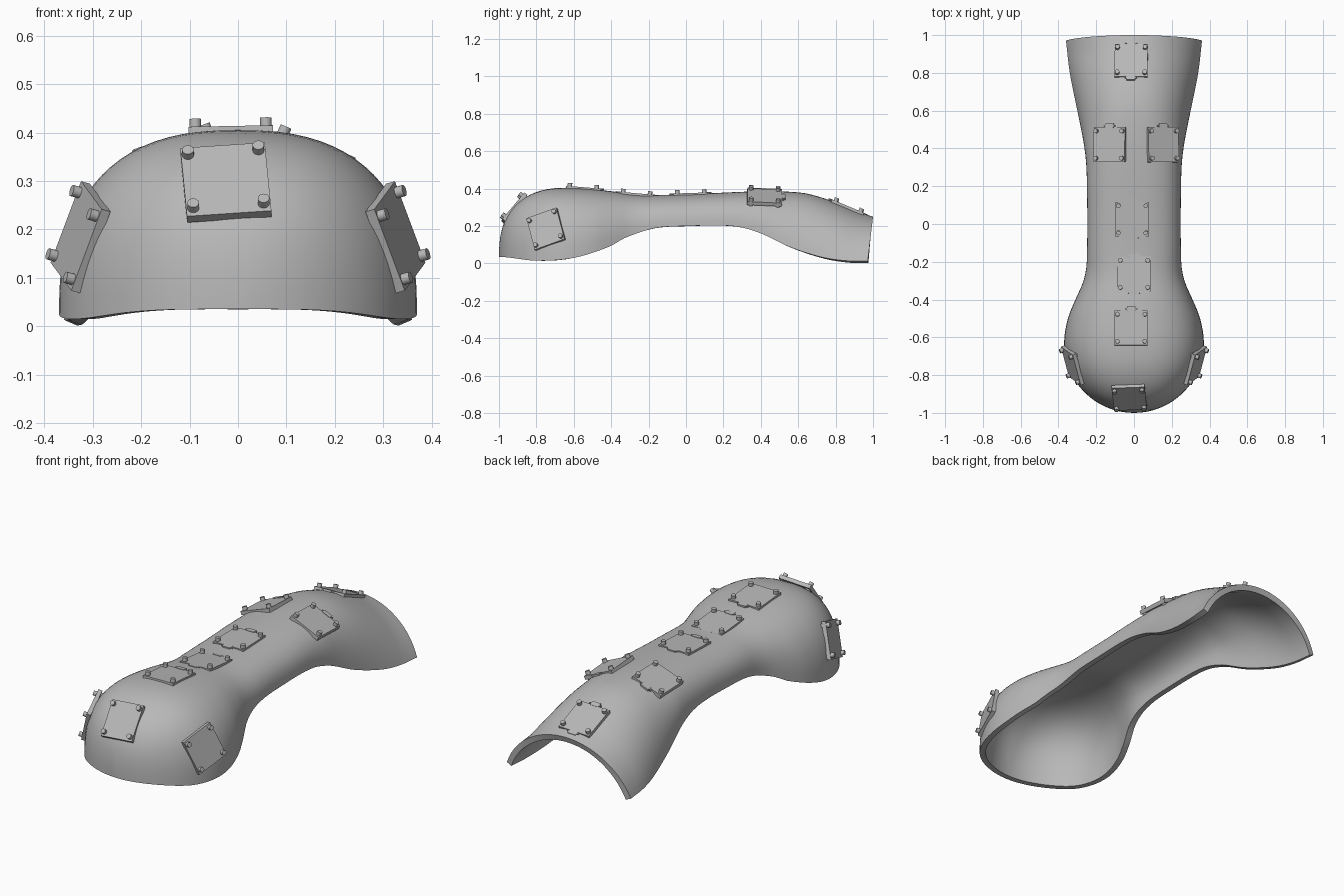
import bpy
import bmesh
import math
from mathutils import Matrix, Vector
from mathutils.bvhtree import BVHTree

cube = bpy.data.objects.get("Cube")
if cube:
    bpy.data.objects.remove(cube)

grey = bpy.data.materials.new("plain grey")
grey.use_nodes = True
COLOUR = (0.48, 0.48, 0.48, 1)
grey.diffuse_color = COLOUR
grey.node_tree.nodes["Principled BSDF"].inputs["Base Color"].default_value = COLOUR

# Profiles along the length: (y, value)
TOP = [(-.63, .405), (-.45, .392), (-.25, .368), (0, .37), (.4, .386),
       (.6, .38), (.7, .36), (.8, .32), (.9, .275), (.97, .25)]
RIM = [(-1, .035), (-.8, .015), (-.6, .03), (-.41, .09), (-.33, .135), (-.17, .188), (0, .2),
       (.25, .2), (.39, .165), (.55, .09), (.72, .035), (.85, .015), (.97, .013)]
WIDTH = [(-.63, .37), (-.5, .35), (-.4, .31), (-.3, .267), (-.2, .25), (.25, .25),
         (.4, .262), (.6, .3), (.8, .34), (.97, .36)]
DOME_Y, DOME_R = -.63, .37


def sample(table, y):
    """Smooth interpolation through a table."""
    i = 0
    while i < len(table) - 2 and y > table[i + 1][0]:
        i += 1

    def slope(j):
        if j == 0:
            return 0
        a, b = table[j - 1], table[min(j + 1, len(table) - 1)]
        return (b[1] - a[1]) / (b[0] - a[0])
    (y0, v0), (y1, v1) = table[i], table[i + 1]
    h = y1 - y0
    t = max(0, min(1, (y - y0) / h))
    s = t * t * (3 - 2 * t)
    return (v0 + (v1 - v0) * s + h * slope(i) * t * (1 - t) ** 2
            - h * slope(i + 1) * t * t * (1 - t))


def section(y, count=40):
    """Arch across the shell at y, from the left rim to the right rim."""
    rim = sample(RIM, y)
    top, width = sample(TOP, y), sample(WIDTH, y)
    if y < DOME_Y:
        k = min(1, (DOME_Y - y) / DOME_R)
        width = DOME_R * math.sqrt(1 - k * k)
        top = rim + (TOP[0][1] - rim) * (1 - k ** 2.5) ** .4
    flare = max(0, min(1, (y - .4) / .5))
    power = 2 / (2.5 - .5 * flare)
    start = .35 * flare
    low = math.sin(start) ** power
    wide = math.cos(start) ** power
    points = []
    for i in range(count + 1):
        a = start + (math.pi - 2 * start) * i / count
        c = math.cos(a)
        x = width * math.copysign(abs(c) ** power, c) / wide
        z = rim + (top - rim) * (max(0, math.sin(a)) ** power - low) / (1 - low)
        lean = max(0, (y - .7) / .27) * .12 * z
        points.append(Vector((x, y + lean, z)))
    return points


def finish(bm, name):
    mesh = bpy.data.meshes.new(name)
    bm.to_mesh(mesh)
    bm.free()
    mesh.materials.append(grey)
    ob = bpy.data.objects.new(name, mesh)
    bpy.context.collection.objects.link(ob)
    return ob


def smooth(ob):
    bpy.ops.object.select_all(action="DESELECT")
    ob.select_set(True)
    bpy.context.view_layer.objects.active = ob
    for mod in list(ob.modifiers):
        bpy.ops.object.modifier_apply(modifier=mod.name)
    bpy.ops.object.shade_smooth_by_angle(angle=math.radians(40))


# Shell: rounded front dome, narrow waist, flared back
STEPS, LENGTHS = 16, 48
stations = [DOME_Y - DOME_R * math.cos(math.pi / 2 * i / STEPS) for i in range(STEPS)]
stations += [DOME_Y + (.97 - DOME_Y) * i / LENGTHS for i in range(LENGTHS + 1)]
bm = bmesh.new()
rows = [[bm.verts.new(p) for p in section(y)] for y in stations]
for r0, r1 in zip(rows, rows[1:]):
    for i in range(len(r0) - 1):
        bm.faces.new((r0[i], r1[i], r1[i + 1], r0[i + 1]))
bmesh.ops.remove_doubles(bm, verts=bm.verts, dist=1e-5)
bm.normal_update()
surface = BVHTree.FromBMesh(bm)
shell = finish(bm, "shell")
solid = shell.modifiers.new("thickness", "SOLIDIFY")
solid.thickness = .03
solid.offset = -1
smooth(shell)


def plate(name, origin, direction, up, turn=0, tabs=()):
    """Square plate with four corner bolts and edge tabs, seated on the shell."""
    hit, normal, _, _ = surface.ray_cast(Vector(origin), Vector(direction))
    x_axis = Vector(up).cross(normal).normalized()
    y_axis = normal.cross(x_axis)
    place = Matrix((x_axis, y_axis, normal)).transposed().to_4x4()
    place = Matrix.Translation(hit) @ place @ Matrix.Rotation(math.radians(turn), 4, "Z")

    bm = bmesh.new()
    bmesh.ops.create_cube(bm, size=1, matrix=Matrix.Translation((0, 0, -.005))
                          @ Matrix.Diagonal((.175, .185, .02, 1)))
    finish(bm, name + "_plate").matrix_world = place

    bm = bmesh.new()
    for sx in (-1, 1):
        for sy in (-1, 1):
            bmesh.ops.create_cone(bm, cap_ends=True, segments=16, radius1=.012, radius2=.012,
                                  depth=.045,
                                  matrix=Matrix.Translation((sx * .073, sy * .072, 0)))
    bolts = finish(bm, name + "_bolts")
    bolts.matrix_world = place
    smooth(bolts)

    for side in tabs:
        bm = bmesh.new()
        bmesh.ops.create_cube(bm, size=1, matrix=Matrix.Translation((0, side * .1, -.003))
                              @ Matrix.Diagonal((.065, .025, .02, 1)))
        corners = [e for e in bm.edges
                   if abs(e.verts[0].co.z - e.verts[1].co.z) > .01]
        bmesh.ops.bevel(bm, geom=corners, offset=.01, segments=3, affect="EDGES")
        finish(bm, name + "_tab").matrix_world = place


# Plates along the top
DOWN, AHEAD = (0, 0, -1), (0, 1, 0)
for name, x, y, tabs in (("crown", -.015, -.55, (1,)), ("waist_front", 0, -.265, (1, -1)),
                         ("waist_middle", -.01, .025, (1, -1)), ("waist_right", -.13, .42, (1,)),
                         ("waist_left", .155, .42, (1,)), ("back", -.015, .865, (1, -1))):
    plate(name, (x, y, 1), DOWN, AHEAD, 0, tabs)

# Plates around the dome
plate("front", (-.025, -2, .3), AHEAD, (0, 0, 1), 5)
for name, side in (("left", 1), ("right", -1)):
    plate(name + "_side", (side * 2, -.75, .185), (-side, 0, 0), (0, 0, 1), side * 20)
